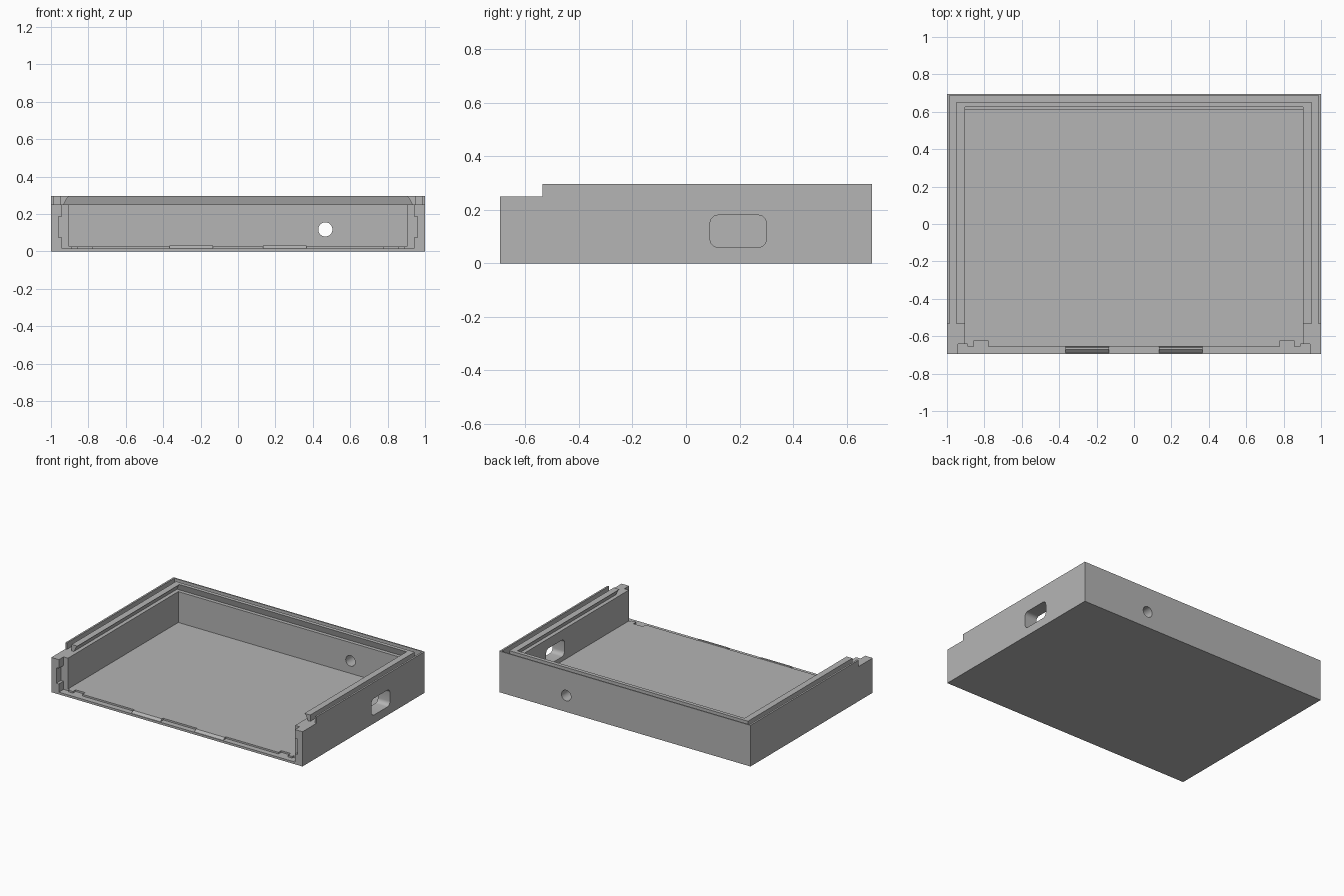
import bpy, bmesh, math
from mathutils import Vector

cube = bpy.data.objects.get("Cube")
if cube:
    bpy.data.objects.remove(cube, do_unlink=True)

# Single plain grey plastic
grey = bpy.data.materials.new("grey plastic")
grey.use_nodes = True
colour = (0.46, 0.46, 0.46, 1)
grey.diffuse_color = colour
grey.node_tree.nodes["Principled BSDF"].inputs["Base Color"].default_value = colour

W, D = 1.0, 0.695            # half width, half depth
LEDGE, TOP = 0.25, 0.296     # wall ledge and rim heights
FLOOR, RECESS = 0.028, 0.016
RIM_FRONT = -0.535


def make_object(name, bm):
    bmesh.ops.recalc_face_normals(bm, faces=bm.faces)
    mesh = bpy.data.meshes.new(name)
    bm.to_mesh(mesh)
    bm.free()
    mesh.materials.append(grey)
    obj = bpy.data.objects.new(name, mesh)
    bpy.context.collection.objects.link(obj)
    return obj


def prism(name, outline, offset):
    """Extrude a closed outline of 3D points along an offset."""
    bm = bmesh.new()
    face = bm.faces.new([bm.verts.new(p) for p in outline])
    ext = bmesh.ops.extrude_face_region(bm, geom=[face])
    verts = [g for g in ext["geom"] if isinstance(g, bmesh.types.BMVert)]
    bmesh.ops.translate(bm, verts=verts, vec=Vector(offset))
    return make_object(name, bm)


def box(name, x0, x1, y0, y1, z0, z1):
    outline = [(x0, y0, z0), (x1, y0, z0), (x1, y1, z0), (x0, y1, z0)]
    return prism(name, outline, (0, 0, z1 - z0))


def u_rail(name, profile):
    """Sweep (x, y, z) inset profile points round the two sides and back."""
    bm = bmesh.new()
    rings = [[bm.verts.new(p) for p in ((-x, RIM_FRONT, z), (-x, y, z),
                                        (x, y, z), (x, RIM_FRONT, z))]
             for x, y, z in profile]
    for i, ring in enumerate(rings):
        nxt = rings[(i + 1) % len(rings)]
        for k in range(3):
            bm.faces.new((ring[k], ring[k + 1], nxt[k + 1], nxt[k]))
    for end in (0, 3):
        bm.faces.new([ring[end] for ring in rings])
    return make_object(name, bm)


def combine(target, tool, operation):
    """Apply a boolean and discard the tool object."""
    mod = target.modifiers.new("shape", "BOOLEAN")
    mod.operation = operation
    mod.solver = "EXACT"
    mod.object = tool
    tool.hide_render = True
    bpy.context.view_layer.objects.active = target
    bpy.ops.object.modifier_apply(modifier=mod.name)
    bpy.data.objects.remove(tool, do_unlink=True)


# Tray body, with cavity open at the front
tray = box("tray", -W, W, -D, D, 0, LEDGE)
cutters = [
    box("cavity", -0.904, 0.904, -0.8, 0.612, FLOOR, 0.4),
    box("front_recess", -0.904, 0.904, -0.8, -0.655, RECESS, 0.4),
]

# Front panel slots, side pockets and floor notches, both sides
for s in (-1, 1):
    def span(a, b):
        return sorted((s * a, s * b))
    cutters += [
        box("panel_slot", *span(0.89, 0.94), -0.8, -0.642, RECESS, 0.4),
        box("side_pocket", *span(0.89, 0.96), -0.8, -0.642, 0.075, 0.187),
        box("floor_notch", *span(0.78, 0.856), -0.8, -0.623, RECESS, 0.4),
    ]

# Rounded port in the left wall
port = []
r, steps = 0.03, 6
for i, (y, z) in enumerate(((0.27, 0.15), (0.12, 0.15), (0.12, 0.09), (0.27, 0.09))):
    for k in range(steps + 1):
        a = math.pi / 2 * (i + k / steps)
        port.append((0.8, y + r * math.cos(a), z + r * math.sin(a)))
cutters.append(prism("port", port, (0.4, 0, 0)))

# Round cable hole in the back wall
ring = [math.tau * k / 32 for k in range(32)]
hole = [(0.467 + 0.038 * math.cos(a), 0.5, 0.118 + 0.038 * math.sin(a)) for a in ring]
cutters.append(prism("cable_hole", hole, (0, 0.4, 0)))

for cutter in cutters:
    combine(tray, cutter, "DIFFERENCE")

# Thin outer lip and undercut inner rail around the rim
lip = u_rail("outer_lip", [(W, D, LEDGE), (W, D, TOP),
                           (0.987, 0.686, TOP), (0.987, 0.686, LEDGE)])
rail = u_rail("inner_rail", [(0.95, 0.652, LEDGE), (0.95, 0.652, TOP),
                             (0.904, 0.625, TOP), (0.914, 0.628, 0.285),
                             (0.932, 0.638, LEDGE)])
for part in (lip, rail):
    combine(tray, part, "UNION")

# Snap ridges along the front edge
for side, x in (("right", -0.365), ("left", 0.135)):
    section = [(x, -0.69, RECESS), (x, -0.672, 0.031),
               (x, -0.66, 0.031), (x, -0.655, RECESS)]
    prism(side + "_snap_ridge", section, (0.23, 0, 0))

# Smooth the rounded openings, keep every edge crisp
bpy.ops.object.select_all(action="DESELECT")
tray.select_set(True)
bpy.context.view_layer.objects.active = tray
bpy.ops.object.shade_smooth_by_angle(angle=math.radians(25))
